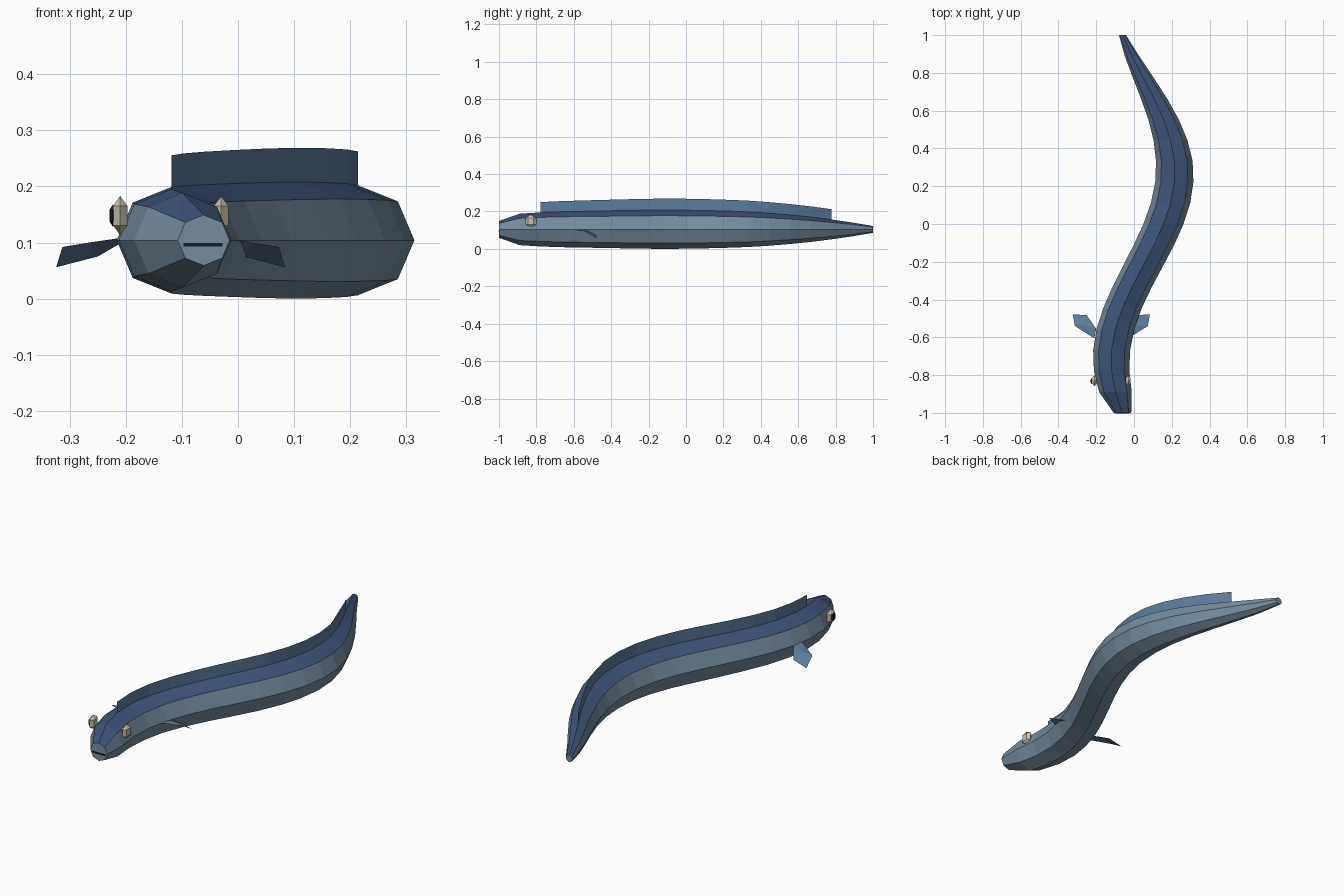
import bpy
import bmesh
from math import sin, cos, pi

if "Cube" in bpy.data.objects:
    bpy.data.objects.remove(bpy.data.objects["Cube"])


def material(name, rgb):
    m = bpy.data.materials.new(name)
    m.diffuse_color = (*rgb, 1)
    m.use_nodes = True
    m.node_tree.nodes["Principled BSDF"].inputs["Base Color"].default_value = m.diffuse_color
    return m


BACK = material("back_navy", (0.05, 0.09, 0.19))
SIDE = material("side_slate", (0.18, 0.26, 0.34))
FIN = material("fin_blue", (0.11, 0.2, 0.33))
EYE = material("eye_cream", (0.6, 0.54, 0.42))
DARK = material("dark", (0.01, 0.01, 0.015))
MID_Z = 0.104


def mesh_object(name, verts, faces, mats):
    me = bpy.data.meshes.new(name)
    me.from_pydata(verts, [], faces)
    for m in mats:
        me.materials.append(m)
    ob = bpy.data.objects.new(name, me)
    bpy.context.collection.objects.link(ob)
    return ob


def spine(y):
    return 0.0475 + 0.1685 * sin(pi * y + 0.7)


# Body: octagonal rings swept along an S-shaped spine
radii = [.045, .084, .091, .095, .097, .099, .101, .103, .104, .103,
         .101, .098, .094, .087, .078, .067, .053, .037, .018]
ys = [-1 + i / 9 for i in range(19)]
SIDES = 8
verts, faces = [], []
for y, r in zip(ys, radii):
    for k in range(SIDES):
        a = 2 * pi * k / SIDES
        verts.append((spine(y) + 1.03 * r * cos(a), y, MID_Z + r * sin(a)))
for i in range(len(ys) - 1):
    for k in range(SIDES):
        n = (k + 1) % SIDES
        faces.append((i * SIDES + k, i * SIDES + n,
                      (i + 1) * SIDES + n, (i + 1) * SIDES + k))
last = (len(ys) - 1) * SIDES
faces.append(tuple(range(SIDES)))
faces.append(tuple(last + k for k in reversed(range(SIDES))))
body = mesh_object("body", verts, faces, [SIDE, BACK])
for p in body.data.polygons[:-2]:
    if p.index % SIDES in (1, 2):
        p.material_index = 1
bm = bmesh.new()
bm.from_mesh(body.data)
bmesh.ops.recalc_face_normals(bm, faces=bm.faces)
bm.to_mesh(body.data)
bm.free()

# Dorsal fin: thin ribbon following the ridge
fv, ff = [], []
for i in range(2, 17):
    base = MID_Z + radii[i]
    height = 0.055 + 0.006 * sin(pi * (i - 2) / 14)
    fv += [(spine(ys[i]), ys[i], base - 0.01), (spine(ys[i]), ys[i], base + height)]
for i in range(14):
    ff.append((2 * i, 2 * i + 2, 2 * i + 3, 2 * i + 1))
mesh_object("dorsal_fin", fv, ff, [FIN])

# Pectoral fins: creased leaf shapes mirrored about the head axis
AXIS = -0.12
leaf = [(.09, -.605, .108), (.193, -.54, .092), (.204, -.478, .056),
        (.13, -.483, .075), (.08, -.555, .104), (.145, -.535, .1)]
for side, label in ((-1, "left"), (1, "right")):
    pts = [(AXIS + side * x, y, z) for x, y, z in leaf]
    tris = [(k, (k + 1) % 5, 5) for k in range(5)]
    if side < 0:
        tris = [t[::-1] for t in tris]
    mesh_object("pectoral_fin_" + label, pts, tris, [FIN])


# Eyes and pupils: very low-poly balls
def ball(name, loc, scale, mat):
    bpy.ops.mesh.primitive_uv_sphere_add(segments=6, ring_count=3, radius=1, location=loc)
    ob = bpy.context.object
    ob.name = name
    ob.scale = scale
    ob.data.materials.append(mat)


for side, label in ((-1, "left"), (1, "right")):
    x = AXIS + side * 0.09
    ball("eye_" + label, (x, -0.83, 0.148), (0.017, 0.034, 0.035), EYE)
    ball("pupil_" + label, (x - 0.013, -0.832, 0.148), (0.008, 0.018, 0.02), DARK)

# Mouth slit on the snout
bpy.ops.mesh.primitive_cube_add(size=1, location=(-0.0625, -0.996, 0.096))
mouth = bpy.context.object
mouth.name = "mouth"
mouth.scale = (0.07, 0.012, 0.007)
mouth.data.materials.append(DARK)
